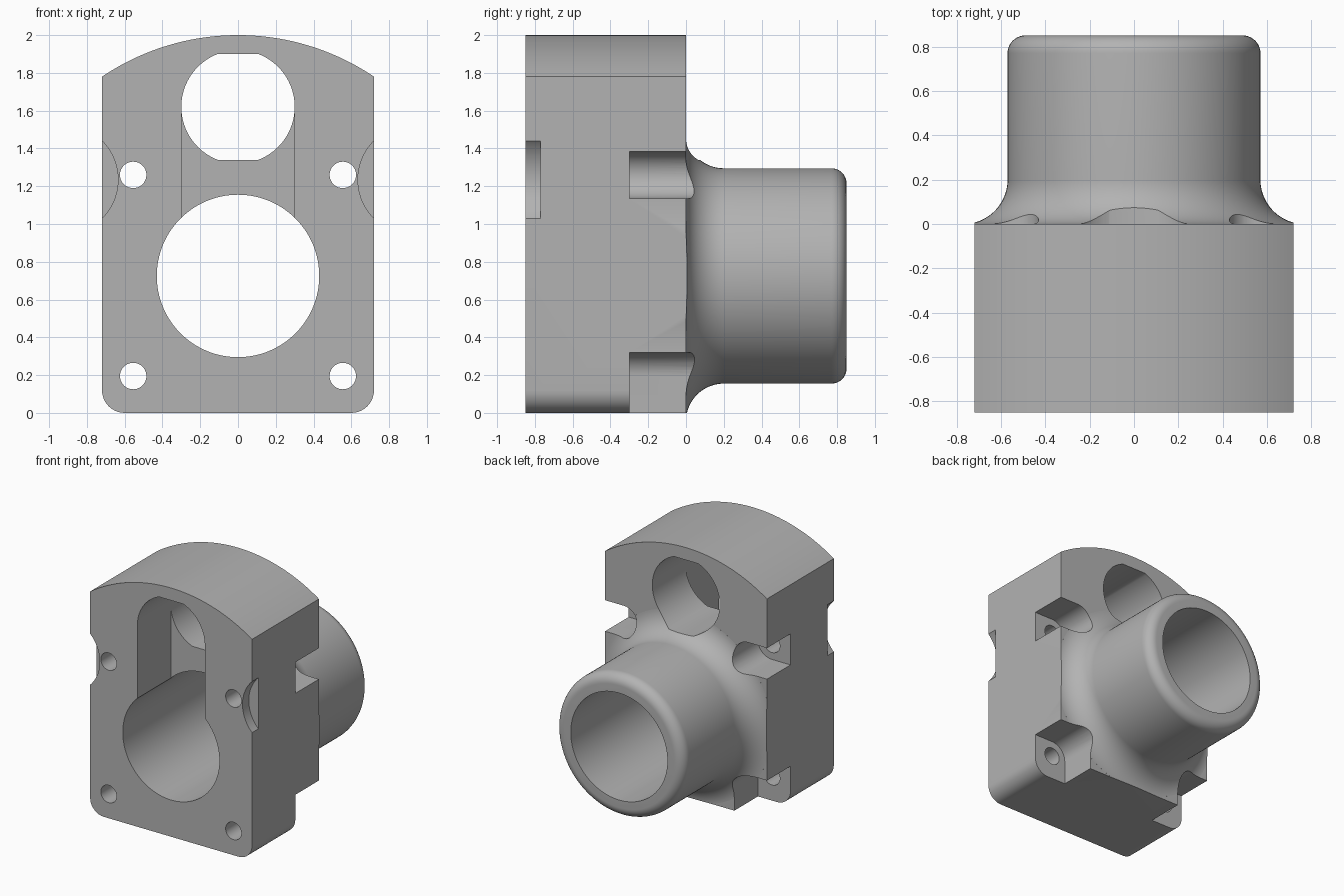
import bpy, bmesh
from math import sin, cos, pi, radians, asin

cube = bpy.data.objects.get("Cube")
if cube:
    bpy.data.objects.remove(cube, do_unlink=True)

grey = bpy.data.materials.new("plain_grey")
grey.use_nodes = True
colour = (0.45, 0.45, 0.45, 1)
grey.diffuse_color = colour
grey.node_tree.nodes["Principled BSDF"].inputs["Base Color"].default_value = colour

BORE_Z, SIDE = 0.725, 0.72


def arc(cx, cz, r, start, end, steps):
    angles = [radians(start + (end - start) * i / steps) for i in range(steps + 1)]
    return [(cx + r * cos(a), cz + r * sin(a)) for a in angles]


def finish(bm, name):
    bmesh.ops.recalc_face_normals(bm, faces=bm.faces)
    mesh = bpy.data.meshes.new(name)
    bm.to_mesh(mesh)
    bm.free()
    obj = bpy.data.objects.new(name, mesh)
    bpy.context.collection.objects.link(obj)
    mesh.materials.append(grey)
    return obj


def prism(name, outline, y0, y1):
    """Extrude an x-z outline along y."""
    bm = bmesh.new()
    face = bm.faces.new([bm.verts.new((x, y0, z)) for x, z in outline])
    ext = bmesh.ops.extrude_face_region(bm, geom=[face])["geom"]
    moved = [v for v in ext if isinstance(v, bmesh.types.BMVert)]
    bmesh.ops.translate(bm, verts=moved, vec=(0, y1 - y0, 0))
    return finish(bm, name)


def cylinder(name, x, z, r, y0, y1, steps=96):
    return prism(name, arc(x, z, r, 0, 360, steps)[:-1], y0, y1)


def rect(x0, z0, x1, z1):
    return [(x0, z0), (x1, z0), (x1, z1), (x0, z1)]


def lathe(name, profile, steps=128):
    """Revolve (radius, y) points about the bore axis."""
    bm = bmesh.new()
    rings = []
    for i in range(steps):
        a = 2 * pi * i / steps
        rings.append([bm.verts.new((r * cos(a), y, BORE_Z + r * sin(a))) for r, y in profile])
    for i, ring in enumerate(rings):
        after = rings[(i + 1) % steps]
        for j in range(len(profile) - 1):
            bm.faces.new((ring[j], ring[j + 1], after[j + 1], after[j]))
    bm.faces.new([ring[0] for ring in rings])
    bm.faces.new([ring[-1] for ring in rings])
    return finish(bm, name)


def combine(target, tool, operation):
    mod = target.modifiers.new("cut", 'BOOLEAN')
    mod.operation, mod.object, mod.solver = operation, tool, 'EXACT'
    bpy.ops.object.select_all(action='DESELECT')
    bpy.context.view_layer.objects.active = target
    target.select_set(True)
    bpy.ops.object.modifier_apply(modifier=mod.name)
    bpy.data.objects.remove(tool, do_unlink=True)


# Round spigot with a flared root and a rounded rim
flare = [(0.77 - 0.2 * sin(radians(a)), 0.2 - 0.2 * cos(radians(a))) for a in range(3, 91, 3)]
rim = arc(0.49, 0.77, 0.08, 0, 90, 10)
spigot = lathe("spigot", [(flare[0][0], -0.1)] + flare + rim)

# Oversized block joined to the spigot, then trimmed to the housing outline
housing = prism("housing", rect(-1.5, -1, 1.5, 3), -1.2, 0)
combine(housing, spigot, 'UNION')
top_r = 1.288
half = 90 - asin(SIDE / top_r) * 180 / pi
outline = (arc(-0.6, 0.12, 0.12, 180, 270, 10) + arc(0.6, 0.12, 0.12, 270, 360, 10)
           + arc(0, 2 - top_r, top_r, half, 180 - half, 48))
combine(housing, prism("trim", outline, -0.85, 1.2), 'INTERSECT')

# Main bore
combine(housing, cylinder("bore", 0, BORE_Z, 0.43, -1, 1, 128), 'DIFFERENCE')

# Upper opening with flattened top and bottom, and the slot joining it to the bore
flat = asin(0.28 / 0.3) * 180 / pi
opening = arc(0, 1.62, 0.3, 0, flat, 20) + arc(0, 1.62, 0.3, 180 - flat, 180, 20)
opening += [(-x, 2 * 1.62 - z) for x, z in opening[1:-1]]
opening = opening[:42] + opening[42:]
combine(housing, prism("opening", opening, -1, 1), 'DIFFERENCE')
combine(housing, prism("slot", rect(-0.3, 0.8, 0.3, 1.62), -1, -0.425), 'DIFFERENCE')

# Screw holes, screw head pockets and side notches, mirrored left and right
for s in (1, -1):
    upper = [(1, 1.385)] + arc(0.555, 1.26, 0.125, 90, 270, 24) + [(1, 1.135)]
    lower = [(1, 0.32)] + arc(0.555, 0.195, 0.125, 90, 180, 12) + [(0.43, -0.5), (1, -0.5)]
    for shape in (upper, lower):
        pocket = prism("pocket", [(s * x, z) for x, z in shape], -0.3, 0.5)
        combine(housing, pocket, 'DIFFERENCE')
    for z in (0.195, 1.26):
        combine(housing, cylinder("screw_hole", s * 0.555, z, 0.07, -1, -0.1, 40), 'DIFFERENCE')
    combine(housing, cylinder("notch", s * 0.925, 1.235, 0.29, -1, -0.77), 'DIFFERENCE')

# Smooth shading with crisp edges
bpy.ops.object.select_all(action='DESELECT')
housing.select_set(True)
bpy.context.view_layer.objects.active = housing
bpy.ops.object.shade_smooth_by_angle(angle=radians(30))
